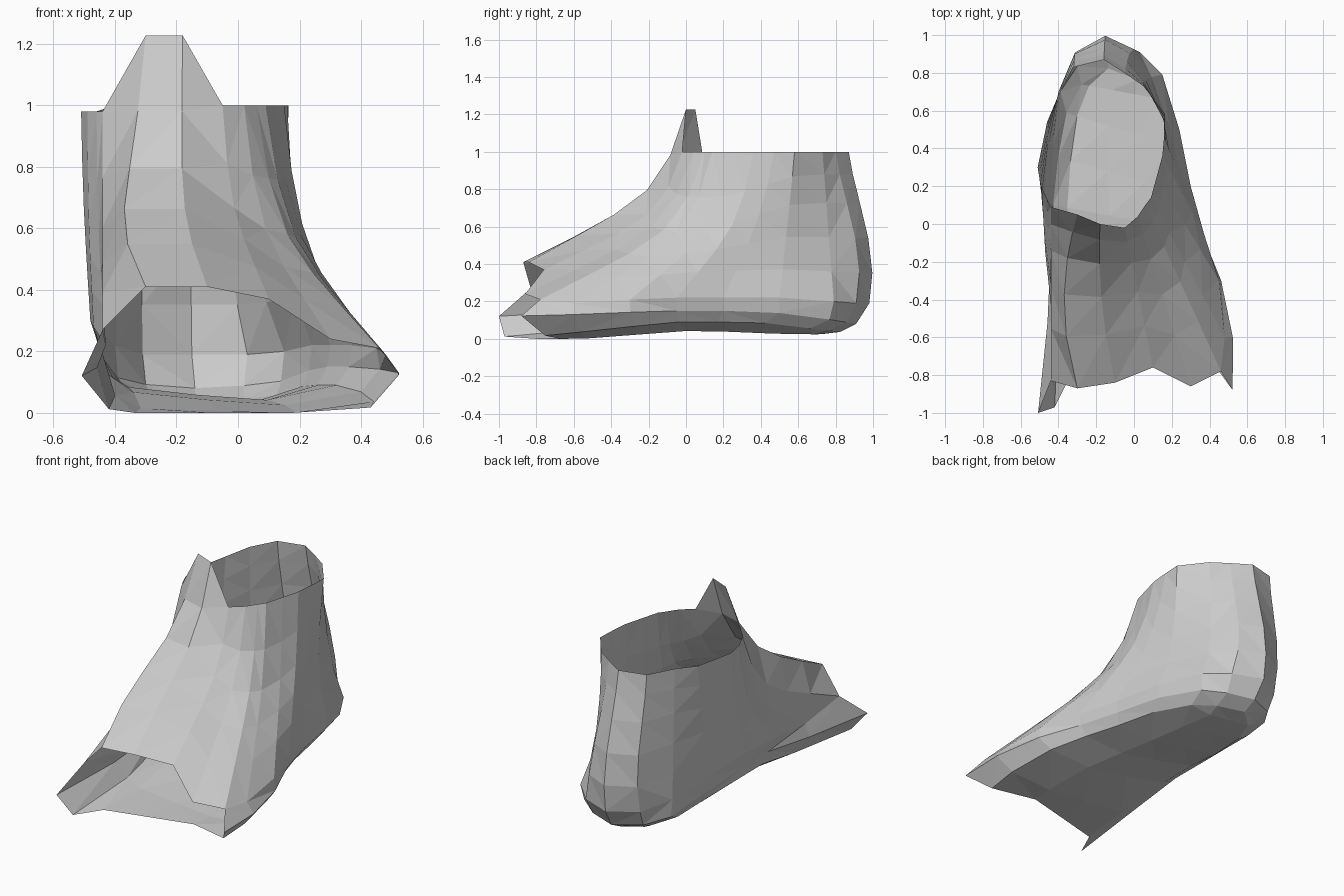
import bpy
import bmesh
from mathutils import Vector

if "Cube" in bpy.data.objects:
    bpy.data.objects.remove(bpy.data.objects["Cube"])

# Crease above the sole: right side, heel, left side, then the open front edge
CREASE = [(-.44, -.83, .27), (-.43, -.52, .22), (-.47, -.15, .28), (-.48, .12, .3),
          (-.45, .42, .27), (-.4, .7, .22), (-.31, .88, .19), (-.15, .98, .19),
          (.03, .91, .19), (.15, .79, .2), (.24, .5, .22), (.3, .2, .22),
          (.37, -.05, .22), (.45, -.3, .21), (.48, -.6, .19), (.46, -.78, .21),
          (.3, -.86, .24), (.1, -.76, .37), (-.1, -.84, .41), (-.3, -.87, .41)]

# Ankle opening, column by column above the crease
RIM = [(-.44, .09), (-.46, .13), (-.49, .2), (-.51, .3), (-.46, .54),
       (-.4, .68), (-.32, .83), (-.16, .87), (-.05, .8), (.05, .73),
       (.165, .58), (.16, .47), (.15, .36), (.12, .25), (.09, .14),
       (.06, .1), (.02, .04), (-.05, -.02), (-.18, 0), (-.3, .05)]

# Climb of the shell: share of sideways travel, height on the instep, height on the heel
CLIMB = [(.3, .17, .2), (.54, .31, .43), (.75, .47, .66), (.9, .7, .85)]
SIDE_COLUMNS = 16
LAST_SIDE = SIDE_COLUMNS - 1
TONGUE_COLUMNS = (18, 19)
# Sideways bow of the hollow behind the ankle and of the instep ridges
BOW = {8: .08, 9: .18, 10: .18, 11: .08, 18: .12, 19: .28}


def clamp(value):
    return max(0.0, min(1.0, value))


def frontness(y):
    return clamp((-y - .1) / .75)


def inner_arch(x, y):
    """Raised hollow along the right side of the sole."""
    return clamp(1 - abs(y + .02) / .65) if x < -.3 else 0


def rim_point(column):
    x, y = RIM[column]
    height = 1.227 if column in TONGUE_COLUMNS else (.98 if x < -.4 else 1.0)
    return Vector((x, y, height))


def wall_point(column, step):
    low, high = Vector(CREASE[column]), rim_point(column)
    travel, instep, heel = step
    front = clamp((.6 - low.y) / .8)
    point = low.lerp(high, heel + (travel - heel) * front)
    point.z = low.z + (high.z - low.z) * (heel + (instep - heel) * front)
    point.x -= BOW.get(column, 0) * travel * (1 - travel)
    # rounded back of the heel
    if low.y > .8:
        point.y += .3 * heel * (1 - heel) ** 2
    return point


def welt_point(column):
    """Widest line of the sole edge, flaring towards the toes."""
    x, y, z = CREASE[column]
    front, arch = frontness(y), inner_arch(x, y)
    flare = .08 * front - .01 - .03 * arch
    x += flare if x > 0 else -flare
    y -= {0: .17, LAST_SIDE: .1}.get(column, 0)
    height = .12 + .03 * (1 - front) + .06 * arch - .12 * max(0, y - .4)
    return Vector((x, y - max(0, y - .7) * .25, height))


def sole_point(column):
    """Lower edge where the sole turns flat."""
    x, y, z = CREASE[column]
    front = frontness(y)
    height = .01 + .08 * (1 - front) + .05 * inner_arch(x, y) - .1 * max(0, y - .45)
    y = y * (.84 + .14 * front) - (.16 if column == 0 else 0)
    return Vector((-.05 + (x + .05) * (.88 + .07 * front), y, height))


def floor_point(row, share):
    right = sole_point(row)
    point = right.lerp(sole_point(LAST_SIDE - row), share)
    if row == 0:
        point.y += .15
    arch = max(0, 1 - abs(point.y - .1) / .6)
    hollow = .06 * inner_arch(right.x, right.y) * (1 - share) ** 2
    point.z = .045 * arch + .06 * max(0, point.y - .3) + hollow
    return point


bm = bmesh.new()


def add_row(points):
    return [bm.verts.new(p) for p in points]


def bridge(lower, upper, closed=False):
    count = len(lower)
    for i in range(count if closed else count - 1):
        j = (i + 1) % count
        bm.faces.new((lower[i], upper[i], upper[j], lower[j]))


# Upper: closed loops from the crease to the ankle opening
columns = range(len(CREASE))
crease = add_row(CREASE)
loops = [crease]
loops += [add_row(wall_point(c, step) for c in columns) for step in CLIMB]
loops.append(add_row(rim_point(c) for c in columns))
for lower, upper in zip(loops, loops[1:]):
    bridge(lower, upper, closed=True)

# Sole edge: two bands, open at the toes
sides = range(SIDE_COLUMNS)
welt = add_row(welt_point(c) for c in sides)
edge = add_row(sole_point(c) for c in sides)
bridge(welt, crease[:SIDE_COLUMNS])
bridge(edge, welt)

# Underside: strips running across from right to left, closed by a heel cap
heel_row = SIDE_COLUMNS // 2 - 1
strips = []
for row in range(heel_row):
    middle = add_row(floor_point(row, share) for share in (.1, .4, .7))
    strips.append([edge[row]] + middle + [edge[LAST_SIDE - row]])
for front_strip, back_strip in zip(strips, strips[1:]):
    bridge(front_strip, back_strip)
bm.faces.new([edge[heel_row], edge[heel_row + 1]] + strips[-1][::-1])

# Flat triangular facets
bmesh.ops.triangulate(bm, faces=bm.faces[:], quad_method='SHORT_EDGE')
mesh = bpy.data.meshes.new("foot_shell")
bm.to_mesh(mesh)
bm.free()

shell = bpy.data.objects.new("foot_shell", mesh)
bpy.context.scene.collection.objects.link(shell)

# Plain grey surface
grey = bpy.data.materials.new("light_grey")
grey.use_nodes = True
colour = (.6, .6, .6, 1)
grey.diffuse_color = colour
grey.node_tree.nodes["Principled BSDF"].inputs["Base Color"].default_value = colour
mesh.materials.append(grey)
